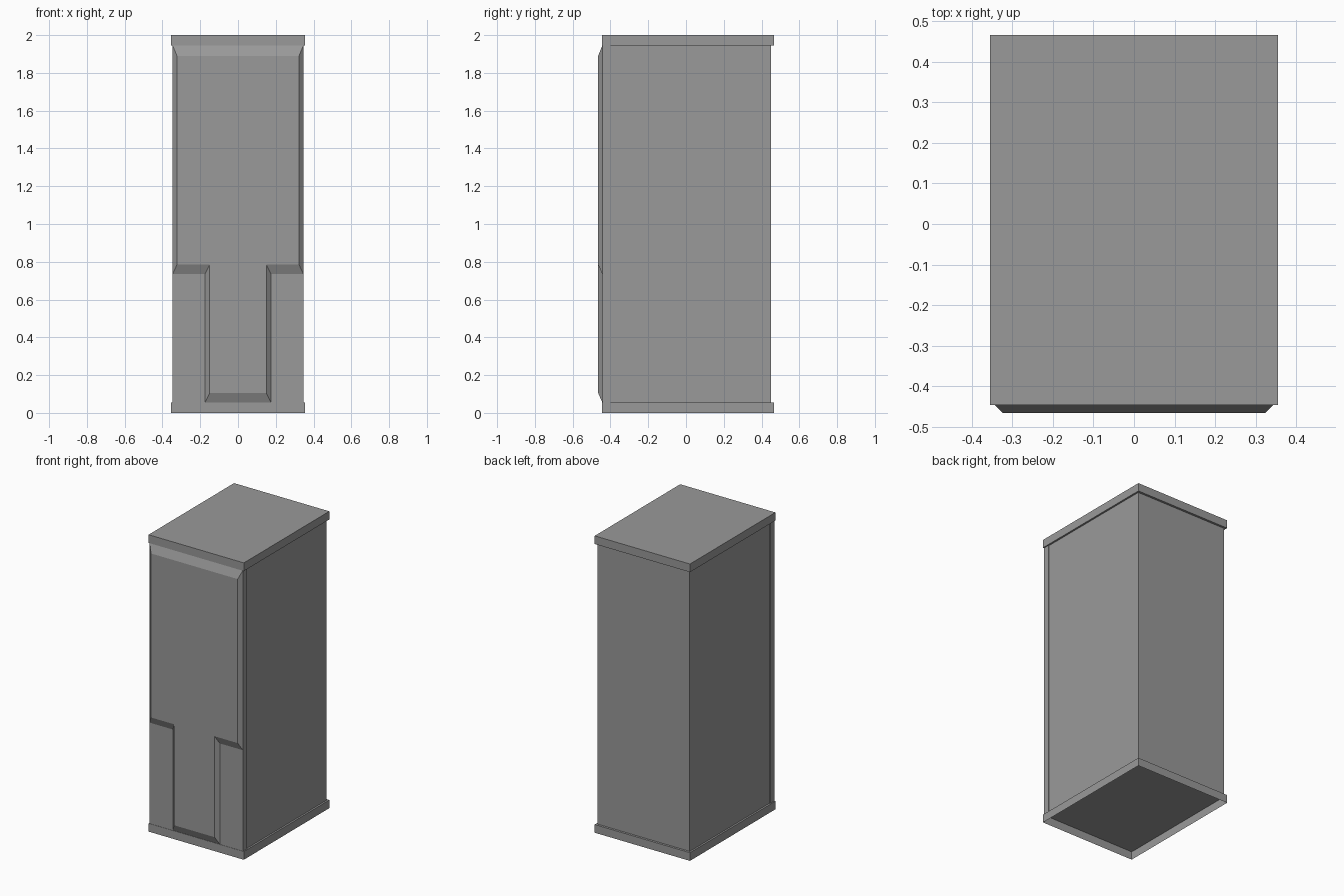
import bpy, bmesh

cube = bpy.data.objects.get("Cube")
if cube:
    bpy.data.objects.remove(cube, do_unlink=True)

grey = bpy.data.materials.new("plain grey")
grey.use_nodes = True
grey.diffuse_color = (0.32, 0.32, 0.32, 1)
grey.node_tree.nodes["Principled BSDF"].inputs["Base Color"].default_value = (0.32, 0.32, 0.32, 1)


def finish(bm, name):
    bmesh.ops.recalc_face_normals(bm, faces=bm.faces)
    mesh = bpy.data.meshes.new(name)
    bm.to_mesh(mesh)
    bm.free()
    mesh.materials.append(grey)
    obj = bpy.data.objects.new(name, mesh)
    bpy.context.collection.objects.link(obj)
    return obj


def box(name, half_width, y0, y1, z0, z1, open_bottom=False):
    bm = bmesh.new()
    bmesh.ops.create_cube(bm, size=1)
    for v in bm.verts:
        v.co = (v.co.x * 2 * half_width,
                y0 + (v.co.y + 0.5) * (y1 - y0),
                z0 + (v.co.z + 0.5) * (z1 - z0))
    bm.normal_update()
    if open_bottom:
        down = [f for f in bm.faces if f.normal.z < -0.9]
        bmesh.ops.delete(bm, geom=down, context='FACES_ONLY')
    return finish(bm, name)


def tee(half_top, half_stem, bottom, shoulder, top):
    """Right half of a T outline, mirrored to a closed loop."""
    half = [(half_stem, bottom), (half_stem, shoulder),
            (half_top, shoulder), (half_top, top)]
    return half + [(-x, z) for x, z in reversed(half)]


# Cabinet: hollow plinth, body, front panel and lid
LOW, HIGH = 0.055, 1.945
box("plinth", 0.355, -0.445, 0.465, 0, LOW, open_bottom=True)
box("cabinet_body", 0.343, -0.40, 0.45, LOW, HIGH)
box("front_panel", 0.348, -0.443, -0.40, LOW, HIGH)
box("lid", 0.355, -0.445, 0.465, HIGH, 2)

# Raised T-shaped door relief with sloping edges
bm = bmesh.new()
base = [bm.verts.new((x, -0.443, z)) for x, z in tee(0.346, 0.175, LOW, 0.735, HIGH)]
face = [bm.verts.new((x, -0.465, z)) for x, z in tee(0.323, 0.15, 0.105, 0.785, 1.89)]
for i in range(len(base)):
    j = (i + 1) % len(base)
    bm.faces.new((base[i], base[j], face[j], face[i]))
bm.faces.new(face)
bm.faces.new(base[::-1])
finish(bm, "door_relief")
